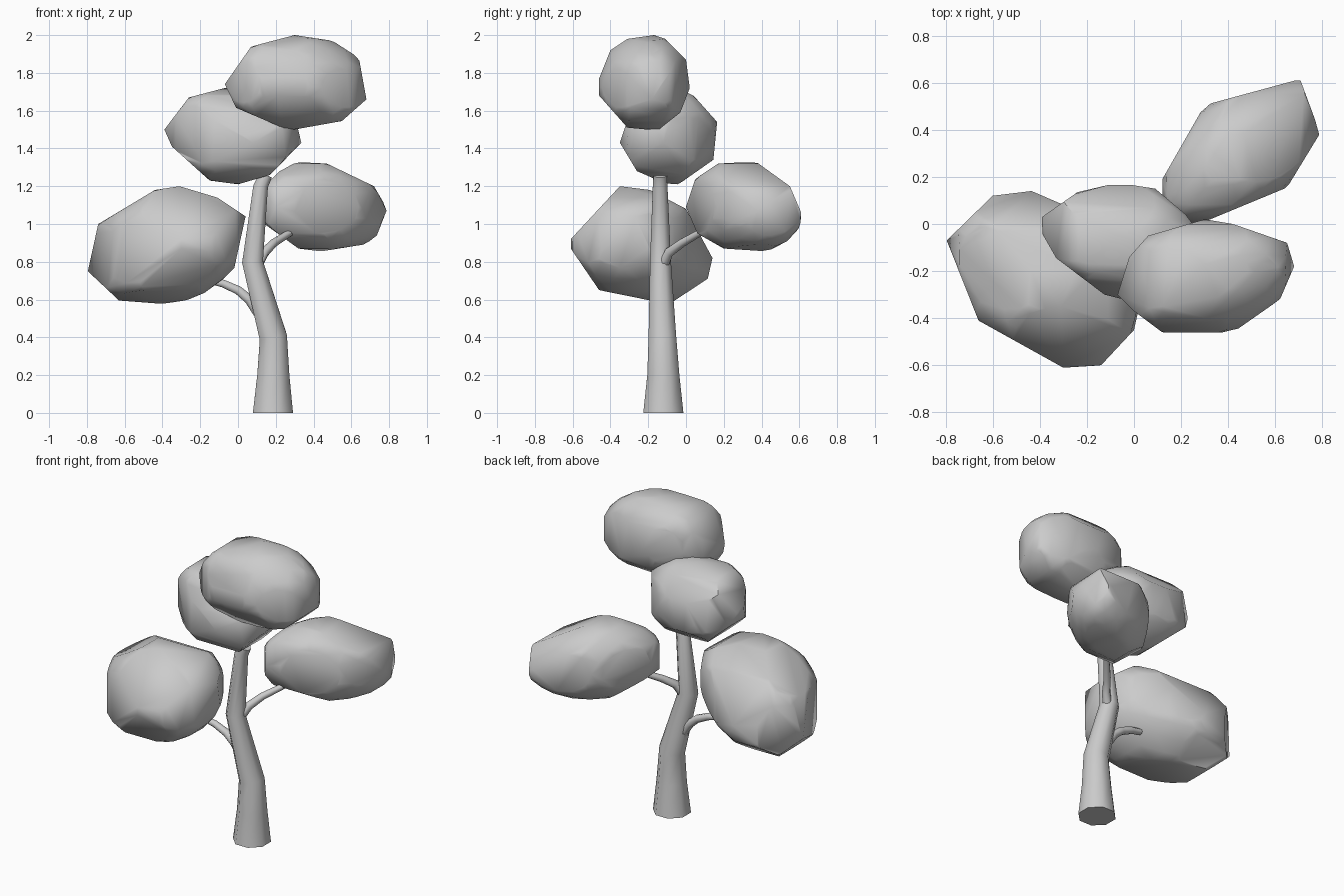
import bpy, bmesh
from mathutils import Vector, Matrix
from mathutils.geometry import convex_hull_2d

if "Cube" in bpy.data.objects:
    bpy.data.objects.remove(bpy.data.objects["Cube"])


def finish(bm, name, angle):
    bmesh.ops.recalc_face_normals(bm, faces=bm.faces)
    mesh = bpy.data.meshes.new(name)
    bm.to_mesh(mesh)
    bm.free()
    ob = bpy.data.objects.new(name, mesh)
    bpy.context.collection.objects.link(ob)
    bpy.ops.object.select_all(action='DESELECT')
    ob.select_set(True)
    bpy.context.view_layer.objects.active = ob
    bpy.ops.object.shade_smooth_by_angle(angle=angle)
    return ob


def limb(name, path, sides=8):
    """Tapered tube through (x, y, z, radius) points."""
    bm = bmesh.new()
    pts = [Vector(p[:3]) for p in path]
    rings = []
    for i, p in enumerate(pts):
        t = pts[min(i + 1, len(pts) - 1)] - pts[max(i - 1, 0)]
        if i == 0 and p.z == 0:
            t = Vector((0, 0, 1))
        rot = Vector((0, 0, 1)).rotation_difference(t).to_matrix()
        ring = []
        for k in range(sides):
            a = Matrix.Rotation(6.28319 * (k + 0.5) / sides, 3, 'Z')
            ring.append(bm.verts.new(p + rot @ a @ Vector((path[i][3], 0, 0))))
        rings.append(ring)
    for a, b in zip(rings, rings[1:]):
        for k in range(sides):
            j = (k + 1) % sides
            bm.faces.new((a[k], a[j], b[j], b[k]))
    bm.faces.new(rings[0][::-1])
    bm.faces.new(rings[-1])
    return finish(bm, name, 1.0)


def foliage(name, corr, front, side, top):
    """Tilted ellipsoid trimmed by its front, side and top outlines."""
    spans = (front, 0), (top, 1), (front, 1)
    lo = Vector([min(q[k] for q in o) for o, k in spans])
    hi = Vector([max(q[k] for q in o) for o, k in spans])
    c, r = (lo + hi) / 2, (hi - lo) / 2
    # lower triangular factor of the xy, xz, yz correlations
    xy, xz, yz = corr
    d = (1 - xy * xy) ** 0.5
    e = (yz - xy * xz) / d
    f = (1 - xz * xz - e * e) ** 0.5
    lean = Matrix(((1, 0, 0), (xy, d, 0), (xz, e, f)))
    bm = bmesh.new()
    bmesh.ops.create_icosphere(bm, subdivisions=3, radius=1.07)
    for v in bm.verts:
        w = lean @ v.co
        v.co = c + Vector((w.x * r.x, w.y * r.y, w.z * r.z))
    for outline, u, v in ((front, 0, 2), (side, 1, 2), (top, 0, 1)):
        poly = [outline[i] for i in convex_hull_2d([Vector(q) for q in outline])]
        for a, b in zip(poly, poly[1:] + poly[:1]):
            n, p = Vector((0, 0, 0)), c.copy()
            n[u], n[v] = b[1] - a[1], a[0] - b[0]
            p[u], p[v] = a
            if n.dot(p - c) < 0:
                n.negate()
            bmesh.ops.bisect_plane(bm, geom=bm.verts[:] + bm.edges[:] + bm.faces[:],
                                   plane_co=p, plane_no=n, clear_outer=True)
            # cap the cut by rebuilding the convex skin
            pts = [w.co.copy() for w in bm.verts]
            bm.clear()
            for q in pts:
                bm.verts.new(q)
            bmesh.ops.convex_hull(bm, input=bm.verts)
            loose = [w for w in bm.verts if not w.link_faces]
            bmesh.ops.delete(bm, geom=loose, context='VERTS')
    # merge slivers
    bmesh.ops.remove_doubles(bm, verts=bm.verts, dist=0.025)
    pts = [w.co.copy() for w in bm.verts]
    bm.clear()
    for q in pts:
        bm.verts.new(q)
    bmesh.ops.convex_hull(bm, input=bm.verts)
    bmesh.ops.delete(bm, geom=[w for w in bm.verts if not w.link_faces], context='VERTS')
    return finish(bm, name, 1.1)


# Trunk and branches
limb("trunk", [(.185, -.12, 0, .115), (.187, -.12, .2, .092), (.187, -.125, .4, .079),
               (.077, -.135, .8, .06), (.12, -.137, 1.2, .042), (.147, -.137, 1.26, .038)])
limb("left_branch", [(.12, -.12, .51, .03), (.06, -.12, .6, .028), (0, -.12, .65, .025),
                     (-.08, -.12, .685, .022), (-.15, -.12, .7, .018)])
limb("right_branch", [(.09, -.13, .76, .03), (.14, -.09, .85, .026), (.19, -.02, .9, .022),
                      (.28, .08, .957, .018)])

# Foliage clumps
foliage("left_foliage", (-.3, .25, -.1),
        [(-.74, 1), (-.44, 1.18), (-.31, 1.2), (-.11, 1.14), (.04, 1.04), (-.03, .72),
         (-.22, .61), (-.37, .575), (-.63, .595), (-.795, .75)],
        [(-.61, .92), (-.35, 1.2), (-.19, 1.18), (0, 1.08), (.14, .82), (.115, .71),
         (-.09, .575), (-.46, .65), (-.61, .87)],
        [(-.795, -.07), (-.6, .12), (-.435, .14), (-.25, .06), (-.05, -.08), (.04, -.27),
         (0, -.45), (-.14, -.6), (-.3, -.61), (-.66, -.41)])
foliage("right_foliage", (.5, 0, 0),
        [(.12, 1.1), (.14, 1.2), (.27, 1.33), (.47, 1.32), (.72, 1.2), (.79, 1.08),
         (.72, .9), (.44, .855), (.32, .87), (.14, 1)],
        [(0, 1.09), (.05, 1.24), (.17, 1.32), (.37, 1.33), (.55, 1.2), (.61, 1.06),
         (.6, .92), (.43, .855), (.2, .87), (.06, .95)],
        [(.12, .19), (.3, .505), (.705, .615), (.79, .385), (.65, .155), (.3, .01),
         (.2, 0), (.12, .1)])
foliage("middle_foliage", (-.25, -.15, .1),
        [(-.39, 1.5), (-.26, 1.67), (-.07, 1.72), (.1, 1.7), (.3, 1.58), (.335, 1.43),
         (.17, 1.26), (0, 1.21), (-.15, 1.23), (-.35, 1.41)],
        [(-.35, 1.43), (-.32, 1.52), (-.2, 1.68), (-.05, 1.72), (.04, 1.68), (.165, 1.54),
         (.145, 1.34), (-.04, 1.21), (-.11, 1.215), (-.26, 1.28)],
        [(-.39, .03), (-.24, .135), (-.07, .175), (.09, .15), (.22, .04), (.335, -.12),
         (.25, -.31), (.08, -.35), (-.125, -.3), (-.33, -.145), (-.39, -.04)])
foliage("top_foliage", (.15, -.1, .05),
        [(-.07, 1.74), (.07, 1.94), (.3, 2), (.5, 1.97), (.64, 1.88), (.68, 1.66),
         (.55, 1.545), (.27, 1.495), (-.01, 1.615)],
        [(-.46, 1.77), (-.4, 1.92), (-.31, 1.98), (-.17, 2), (-.11, 1.98), (0, 1.87),
         (.02, 1.72), (-.03, 1.59), (-.15, 1.495), (-.31, 1.51), (-.46, 1.68)],
        [(-.07, -.3), (-.02, -.14), (.06, -.05), (.3, .02), (.42, 0), (.65, -.08),
         (.68, -.18), (.62, -.32), (.42, -.46), (.12, -.46), (0, -.37)])
